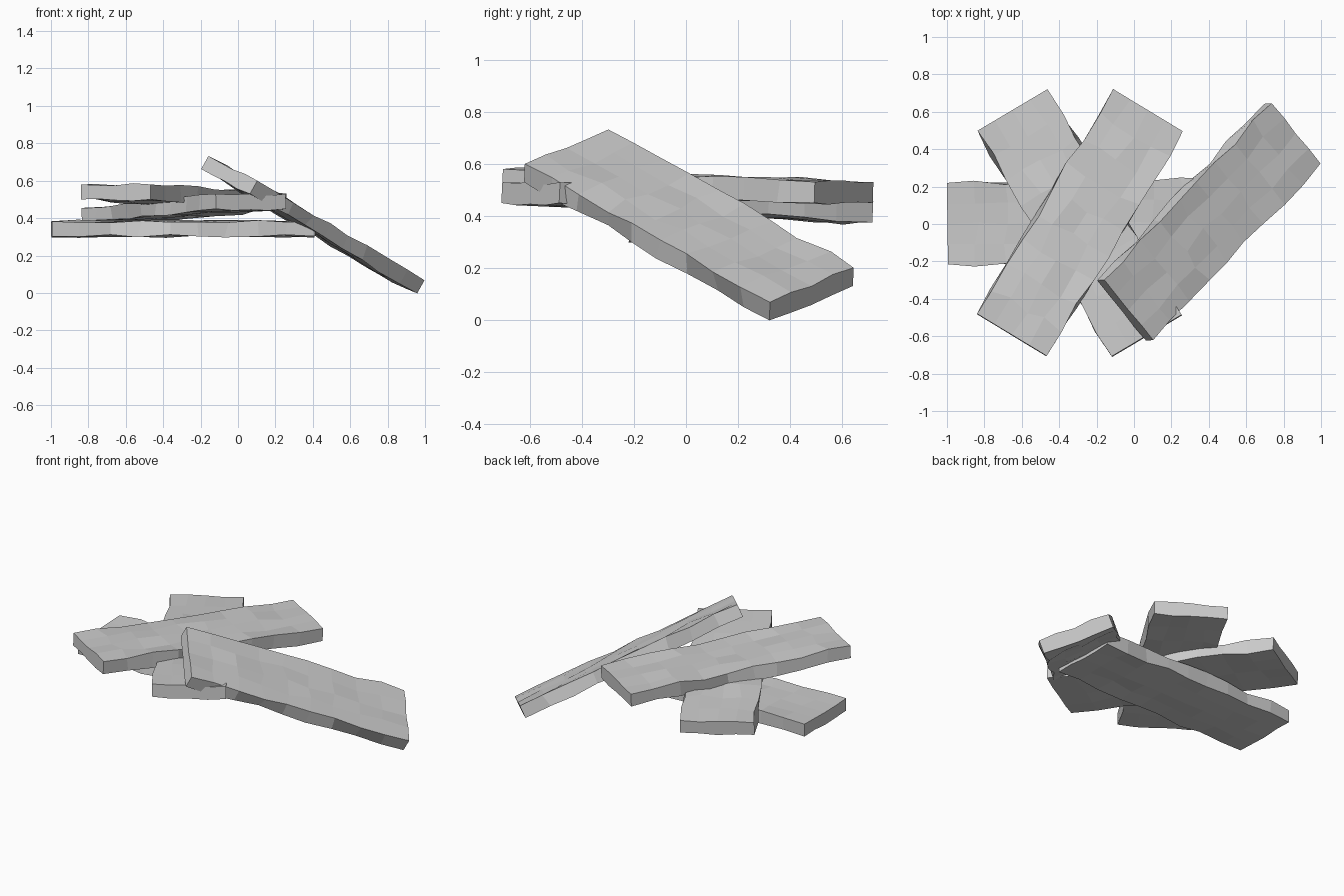
import bpy, bmesh, random
from mathutils import Vector, Matrix

if "Cube" in bpy.data.objects:
    bpy.data.objects.remove(bpy.data.objects["Cube"])

random.seed(7)
SIZE = Vector((1.405, 0.435, 0.08))   # length, width, thickness
NX, NY = 9, 4                         # segments along and across


def plank(name, centre, along, across):
    """Rough-hewn board: a segmented box with slightly uneven faces."""
    u = Vector(along).normalized()
    v = Vector(across)
    v = (v - u * v.dot(u)).normalized()
    n = u.cross(v)
    bm = bmesh.new()
    grid = {}
    for k in (0, 1):
        for i in range(NX + 1):
            for j in range(NY + 1):
                p = Vector(((i / NX - .5) * SIZE.x, (j / NY - .5) * SIZE.y, (k - .5) * SIZE.z))
                end_i, end_j = i in (0, NX), j in (0, NY)
                # corners stay true, everything else wobbles
                if not (end_i and end_j):
                    if not end_i:
                        p.x += random.uniform(-.015, .015)
                        p.y += random.uniform(-.014, .014)
                    p.z += random.uniform(-.009, .009)
                grid[i, j, k] = bm.verts.new(p)

    def quad(*keys):
        bm.faces.new([grid[q] for q in keys])

    for i in range(NX):
        for j in range(NY):
            for k in (0, 1):
                quad((i, j, k), (i + 1, j, k), (i + 1, j + 1, k), (i, j + 1, k))
        for j in (0, NY):
            quad((i, j, 0), (i + 1, j, 0), (i + 1, j, 1), (i, j, 1))
    for j in range(NY):
        for i in (0, NX):
            quad((i, j, 0), (i, j + 1, 0), (i, j + 1, 1), (i, j, 1))
    bmesh.ops.recalc_face_normals(bm, faces=bm.faces)
    mat = Matrix((u, v, n)).transposed().to_4x4()
    mat.translation = Vector(centre)
    bm.transform(mat)
    mesh = bpy.data.meshes.new(name)
    bm.to_mesh(mesh)
    bm.free()
    ob = bpy.data.objects.new(name, mesh)
    bpy.context.collection.objects.link(ob)


# three boards stacked crosswise
plank("bottom_plank", (-.295, .012, .343), (1, .014, 0), (0, 1, 0))
plank("middle_plank", (-.29, .005, .452), (.72, -1.21, .075), (.86, .51, 0))
plank("upper_plank", (-.29, .007, .515), (.73, 1.205, -.05), (-.86, .51, 0))
# one board leaning against the stack down to the ground
plank("leaning_plank", (.40, .011, .365), (.89, .94, -.53), (-.62, .72, .316))
